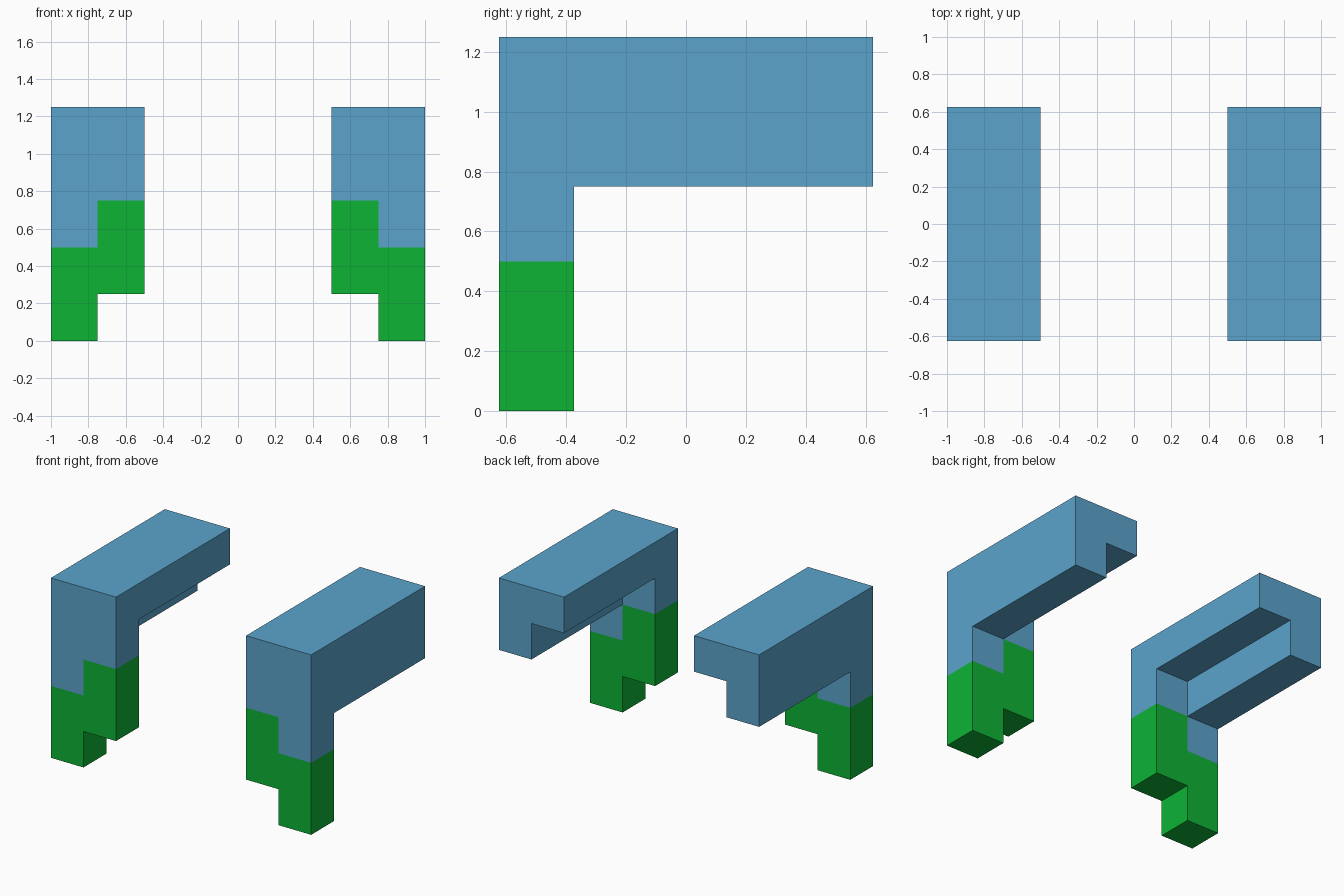
import bpy
import bmesh

if "Cube" in bpy.data.objects:
    bpy.data.objects.remove(bpy.data.objects["Cube"])


def material(name, rgb):
    m = bpy.data.materials.new(name)
    m.diffuse_color = (*rgb, 1.0)
    m.use_nodes = True
    m.node_tree.nodes["Principled BSDF"].inputs["Base Color"].default_value = m.diffuse_color
    return m


def prism(name, profile, y0, y1, mat):
    """Extrude an (x, z) profile from y0 to y1 and mirror it across x = 0."""
    bm = bmesh.new()
    face = bm.faces.new([bm.verts.new((x, y0, z)) for x, z in profile])
    ext = bmesh.ops.extrude_face_region(bm, geom=[face], use_keep_orig=True)
    for v in ext["geom"]:
        if isinstance(v, bmesh.types.BMVert):
            v.co.y = y1
    bmesh.ops.recalc_face_normals(bm, faces=bm.faces)
    mesh = bpy.data.meshes.new(name)
    bm.to_mesh(mesh)
    bm.free()
    mesh.materials.append(mat)
    obj = bpy.data.objects.new(name, mesh)
    bpy.context.collection.objects.link(obj)
    mirror = obj.modifiers.new("mirror_x", 'MIRROR')
    mirror.use_axis[0] = True
    mirror.use_mirror_merge = False
    return obj


blue = material("sky_blue", (0.105, 0.371, 0.604))
green = material("bright_green", (0.0044, 0.456, 0.036))

FRONT, STEP, BACK = -0.625, -0.375, 0.625

# Long L-shaped arms running to the back
prism("arm", [(0.5, 1.0), (0.75, 1.0), (0.75, 0.75), (1, 0.75), (1, 1.25), (0.5, 1.25)],
      STEP, BACK, blue)

# Upper part of the front posts, with a stepped lower edge
prism("post_sleeve", [(0.5, 0.75), (0.75, 0.75), (0.75, 0.5), (1, 0.5), (1, 1.25), (0.5, 1.25)],
      FRONT, STEP, blue)

# Lower part of the front posts
prism("post_foot", [(0.5, 0.25), (0.75, 0.25), (0.75, 0), (1, 0), (1, 0.5),
                    (0.75, 0.5), (0.75, 0.75), (0.5, 0.75)],
      FRONT, STEP, green)
